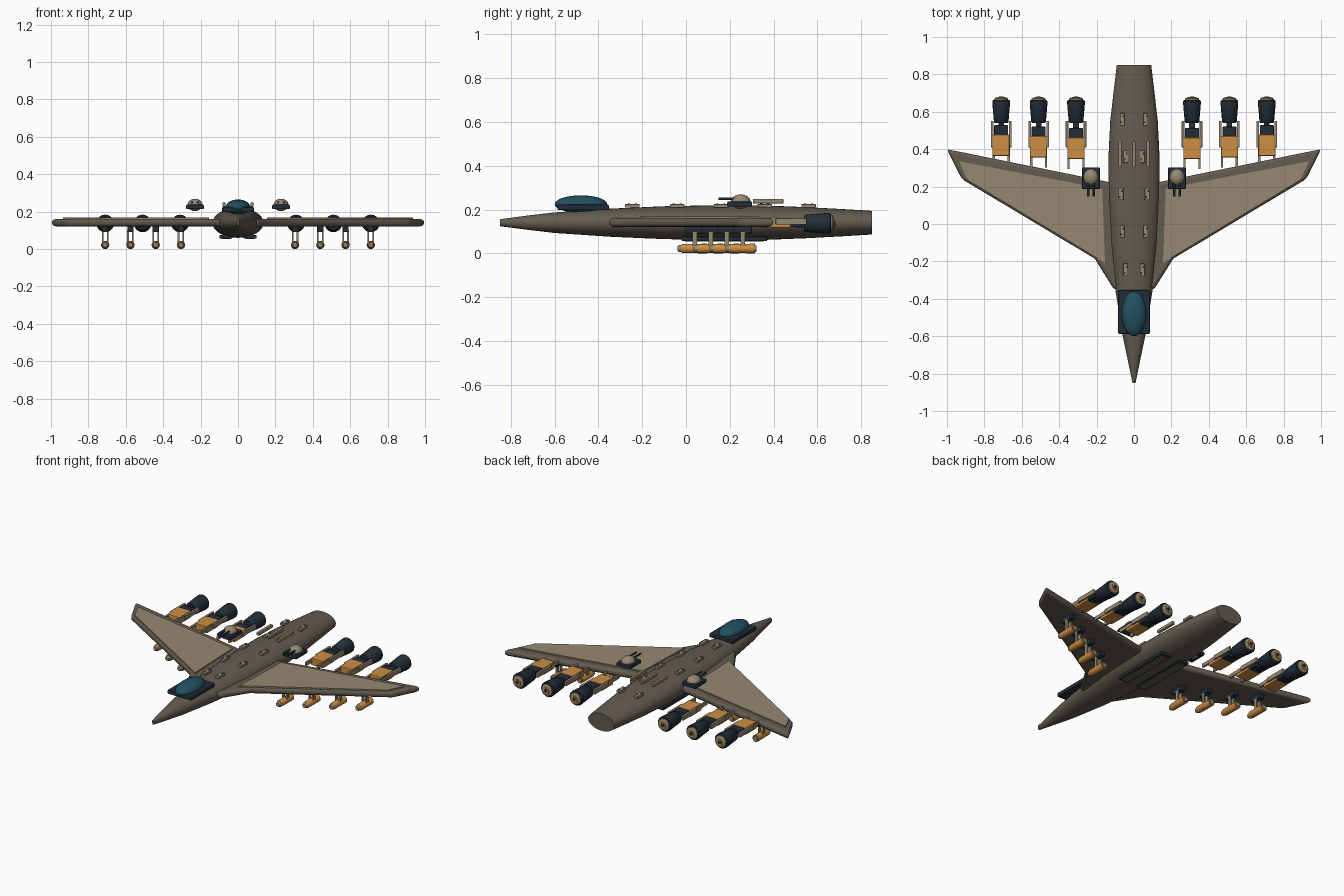
import bpy, bmesh, math
from mathutils import Matrix

cube = bpy.data.objects.get("Cube")
if cube:
    bpy.data.objects.remove(cube, do_unlink=True)


def material(name, rgb):
    m = bpy.data.materials.new(name)
    m.use_nodes = True
    m.diffuse_color = (*rgb, 1)
    m.node_tree.nodes["Principled BSDF"].inputs["Base Color"].default_value = (*rgb, 1)
    return m


HULL = material("brown grey hull", (0.127, 0.107, 0.08))
TAN = material("tan panel", (0.305, 0.25, 0.165))
NAVY = material("dark navy", (0.016, 0.027, 0.04))
ORANGE = material("orange", (0.61, 0.27, 0.055))
TEAL = material("teal glass", (0.016, 0.08, 0.117))


def finish(name, bm, mat, smooth=False, bevel=0, segments=2):
    bmesh.ops.recalc_face_normals(bm, faces=bm.faces[:])
    mesh = bpy.data.meshes.new(name)
    bm.to_mesh(mesh)
    bm.free()
    mesh.materials.append(mat)
    obj = bpy.data.objects.new(name, mesh)
    bpy.context.collection.objects.link(obj)
    if bevel:
        mod = obj.modifiers.new("rounded edges", 'BEVEL')
        mod.width, mod.segments, mod.limit_method = bevel, segments, 'ANGLE'
    if smooth:
        bpy.ops.object.select_all(action='DESELECT')
        obj.select_set(True)
        bpy.context.view_layer.objects.active = obj
        bpy.ops.object.shade_smooth_by_angle(angle=math.radians(40))
    return obj


def box(name, mat, centre, size, bevel=0):
    bm = bmesh.new()
    bmesh.ops.create_cube(bm, size=1, matrix=Matrix.Translation(centre) @ Matrix.Diagonal((*size, 1)))
    return finish(name, bm, mat, bevel=bevel)


def dome(name, mat, centre, radii):
    bm = bmesh.new()
    bmesh.ops.create_uvsphere(bm, u_segments=24, v_segments=14, radius=1,
                              matrix=Matrix.Translation(centre) @ Matrix.Diagonal((*radii, 1)))
    return finish(name, bm, mat, True)


def loft(name, mat, stations, x=0, z=0, sides=20):
    """Elliptical rings along y; each station is y, half width, half height."""
    bm = bmesh.new()
    rings = []
    for y, w, h in stations:
        angles = [math.tau * i / sides for i in range(sides)]
        rings.append([bm.verts.new((x + w * math.cos(a), y, z + h * math.sin(a))) for a in angles])
    for a, b in zip(rings, rings[1:]):
        for i in range(sides):
            j = (i + 1) % sides
            bm.faces.new((a[i], a[j], b[j], b[i]))
    bm.faces.new(rings[0])
    bm.faces.new(rings[-1])
    return finish(name, bm, mat, True)


def tube(name, mat, x, z, stations, sides=16):
    return loft(name, mat, [(y, r, r) for y, r in stations], x, z, sides)


def slab(name, mat, outline, side, low, high, bevel=0):
    """Flat outline raised between two heights."""
    bm = bmesh.new()
    base = bm.faces.new([bm.verts.new((side * x, y, low)) for x, y in outline])
    top = bmesh.ops.extrude_face_region(bm, geom=[base])["geom"]
    for v in top:
        if isinstance(v, bmesh.types.BMVert):
            v.co.z = high
    return finish(name, bm, mat, True, bevel, 3)


# Fuselage
loft("fuselage", HULL, [(-0.85, 0.008, 0.016), (-0.72, 0.035, 0.033), (-0.6, 0.06, 0.047),
                        (-0.35, 0.1, 0.064), (-0.1, 0.125, 0.075), (0.15, 0.137, 0.08),
                        (0.35, 0.137, 0.079), (0.55, 0.127, 0.071), (0.7, 0.11, 0.063),
                        (0.85, 0.092, 0.054)], z=0.14, sides=32)

# Cockpit
box("cockpit_base", NAVY, (0, -0.47, 0.21), (0.17, 0.235, 0.026), 0.006)
dome("canopy", TEAL, (0, -0.48, 0.225), (0.065, 0.12, 0.04))

# Spine bars
for x in (-0.075, 0, 0.075):
    box("spine_bar", TAN, (x, 0.375, 0.238), (0.018, 0.14, 0.02), 0.003)

WING = [(0.05, -0.35), (0.107, -0.35), (0.21, -0.185), (0.92, 0.24), (1.0, 0.4), (0.05, 0.207)]
PANEL = [(0.155, -0.21), (0.225, -0.165), (0.89, 0.235), (0.935, 0.335), (0.17, 0.19)]

for side, label in ((1, "left"), (-1, "right")):
    # Wing and its raised skin panel
    slab(label + "_wing", HULL, WING, side, 0.121, 0.161, 0.016)
    slab(label + "_wing_panel", TAN, PANEL, side, 0.158, 0.168)

    # Engines hung behind the trailing edge
    for n in range(3):
        x = side * (0.31 + 0.2 * n)
        shift = 0.008 * n
        name = label + "_engine"
        box(name + "_tank", ORANGE, (x, 0.405 + shift, 0.14), (0.088, 0.115, 0.045), 0.005)
        box(name + "_block", NAVY, (x, 0.485 + shift, 0.14), (0.075, 0.055, 0.04), 0.004)
        box(name + "_shaft", NAVY, (x, 0.53, 0.125), (0.03, 0.06, 0.02))
        for s in (-1, 1):
            box(name + "_rail", TAN, (x + s * 0.048, 0.48, 0.145), (0.014, 0.14, 0.028), 0.002)
            box(name + "_rail_arm", TAN, (x + s * 0.04, 0.36 + shift, 0.145), (0.012, 0.13, 0.022))
        tube(name + "_cone", NAVY, x, 0.137,
             [(0.54, 0.034), (0.545, 0.039), (0.64, 0.047), (0.658, 0.047), (0.662, 0.043)], 20)
        tube(name + "_nozzle", TAN, x, 0.137, [(0.655, 0.038), (0.67, 0.037), (0.675, 0.03)], 20)
        tube(name + "_glow", ORANGE, x, 0.137, [(0.67, 0.022), (0.679, 0.02)])
        tube(name + "_exhaust", NAVY, x, 0.137, [(0.67, 0.011), (0.682, 0.011)])

    # Underwing missiles, stepped back along the sweep
    for n in range(4):
        x, y = side * (0.305 + 0.135 * n), 0.035 + 0.073 * n
        box(label + "_pylon", NAVY, (x, y + 0.005, 0.107), (0.034, 0.085, 0.032), 0.004)
        for s in (-1, 1):
            box(label + "_missile_strut", TAN, (x + s * 0.013, y + 0.005, 0.064), (0.009, 0.02, 0.068))
        tube(label + "_missile", ORANGE, x, 0.022, [(y - 0.058, 0.018), (y - 0.05, 0.021), (y + 0.062, 0.022)])
        tube(label + "_missile_nose", TAN, x, 0.022, [(y - 0.073, 0.012), (y - 0.066, 0.016), (y - 0.055, 0.017)])
        tube(label + "_missile_tail", TAN, x, 0.022, [(y + 0.06, 0.016), (y + 0.068, 0.014)])

    # Gun turret
    x = side * 0.23
    box(label + "_turret_base", NAVY, (x, 0.245, 0.225), (0.096, 0.115, 0.024), 0.006)
    dome(label + "_turret_dome", TAN, (x, 0.25, 0.236), (0.04, 0.045, 0.033))
    for s in (-1, 1):
        tube(label + "_turret_gun", NAVY, x + s * 0.015, 0.25, [(0.148, 0.006), (0.23, 0.006)], 10)

    # Deck vents with dark holes
    for y, offset in ((-0.245, 0.045), (-0.04, 0.063), (0.16, 0.07), (0.36, 0.045), (0.56, 0.063)):
        x = side * offset
        box(label + "_deck_vent", TAN, (x, y, 0.217), (0.026, 0.066, 0.016), 0.003)
        for s in (-1, 1):
            box(label + "_vent_hole", NAVY, (x + s * 0.005, y + s * 0.016, 0.2255), (0.008, 0.01, 0.003))

    # Belly bay door with a dark frame
    x = side * 0.065
    box(label + "_bay_frame", NAVY, (x, 0.175, 0.066), (0.07, 0.39, 0.02), 0.004)
    box(label + "_bay_door", HULL, (x, 0.175, 0.056), (0.048, 0.36, 0.006))
